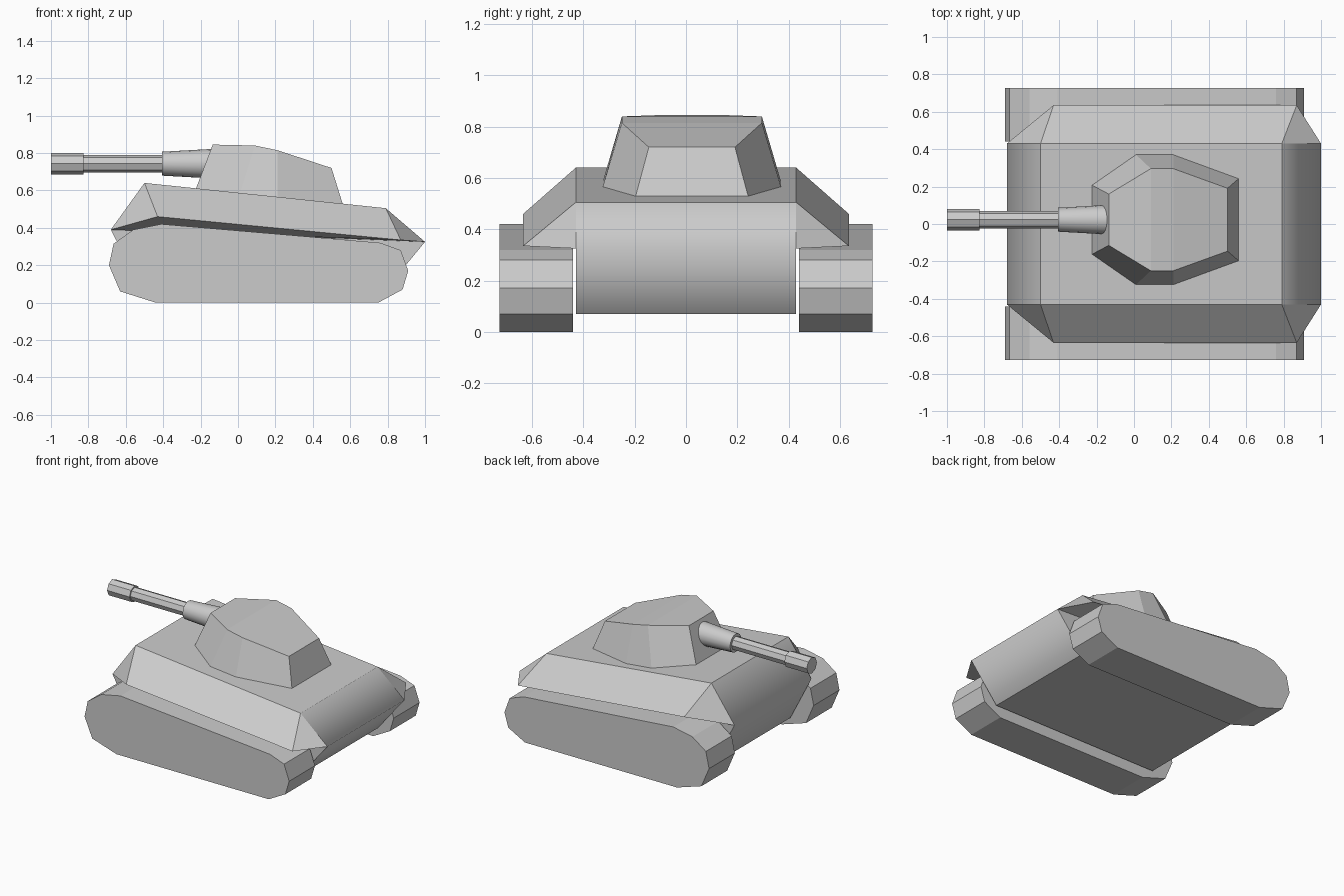
import bpy, bmesh, math
from mathutils import Matrix

if "Cube" in bpy.data.objects:
    bpy.data.objects.remove(bpy.data.objects["Cube"])


def make(name, verts, faces):
    me = bpy.data.meshes.new(name)
    bm = bmesh.new()
    vs = [bm.verts.new(v) for v in verts]
    for f in faces:
        bm.faces.new([vs[i] for i in f])
    bmesh.ops.recalc_face_normals(bm, faces=bm.faces)
    bm.to_mesh(me)
    bm.free()
    ob = bpy.data.objects.new(name, me)
    bpy.context.collection.objects.link(ob)
    return ob


def loft(name, a, b):
    """Closed solid between two matching loops."""
    n = len(a)
    sides = [(i, (i + 1) % n, n + (i + 1) % n, n + i) for i in range(n)]
    return make(name, a + b, sides + [tuple(range(n)), tuple(range(n, 2 * n))])


# Tracks: side profile extruded on each side
track = [(-.69, .2), (-.63, .06), (-.44, 0), (.75, 0), (.88, .07), (.91, .17),
         (.87, .28), (.76, .32), (-.41, .42), (-.56, .39), (-.665, .315)]
for name, s in (("left_track", 1), ("right_track", -1)):
    loft(name, [(x, s * .44, z) for x, z in track],
         [(x, s * .728, z) for x, z in track])

# Hull: centre profile with sloping side sponsons
profile = [(-.68, .39), (-.5, .64), (.79, .505), (1, .325), (.79, .07), (-.515, .07)]
sponson = [(-.43, .46), (.87, .335)]
verts, faces = [], []
for s in (1, -1):
    o = len(verts)
    verts += [(x, s * .43, z) for x, z in profile]
    verts += [(x, s * .635, z) for x, z in sponson]
    faces += [tuple(o + i for i in f) for f in
              ((0, 1, 6), (1, 2, 7, 6), (2, 3, 7), (0, 6, 7, 3), (0, 3, 4, 5))]
faces += [(i, (i + 1) % 6, 8 + (i + 1) % 6, 8 + i) for i in range(6)]
hull = make("hull", verts, faces)

# Nose and tail plates are shaded smoothly across their ridges
bm = bmesh.new()
bm.from_mesh(hull.data)
bm.faces.ensure_lookup_table()
smooth = {bm.faces[10 + i] for i in (0, 2, 3, 5)}
for f in bm.faces:
    f.smooth = f in smooth
for e in bm.edges:
    e.smooth = all(f in smooth for f in e.link_faces)
bm.to_mesh(hull.data)
bm.free()

# Turret: eight-sided, slightly off centre, base following the hull deck
CY = .023
base = [(-.225, .185), (.01, .348), (.21, .348), (.56, .22)]
roof = [(-.135, .137, .845), (.09, .273, .84), (.21, .273, .815), (.5, .168, .72)]
deck = lambda x: .638 - (x + .5) * .105
low = [(x, CY + y, deck(x)) for x, y in base]
low += [(x, CY - y, deck(x)) for x, y in reversed(base)]
top = [(x, CY + y, z) for x, y, z in roof]
top += [(x, CY - y, z) for x, y, z in reversed(roof)]
n = 8
make("turret", low + top,
     [(i, (i + 1) % n, n + (i + 1) % n, n + i) for i in range(n)]
     + [tuple(range(n)), (8, 9, 14, 15), (9, 10, 13, 14), (10, 11, 12, 13)])


# Gun: sleeve, barrel and muzzle along x
def tube(name, x0, x1, r0, r1, sides, smooth=False):
    rings = [[(x, CY + r * math.cos(2 * math.pi * i / sides),
               .743 + r * math.sin(2 * math.pi * i / sides)) for i in range(sides)]
             for x, r in ((x0, r0), (x1, r1))]
    ob = loft(name, *rings)
    if smooth:
        for p in ob.data.polygons:
            p.use_smooth = len(p.vertices) == 4
        ob.data.set_sharp_from_angle(angle=math.radians(40))


tube("gun_sleeve", -.405, -.1, .064, .081, 16, True)
tube("gun_barrel", -.83, -.39, .047, .047, 8)
tube("gun_muzzle", -1, -.825, .057, .057, 8)
